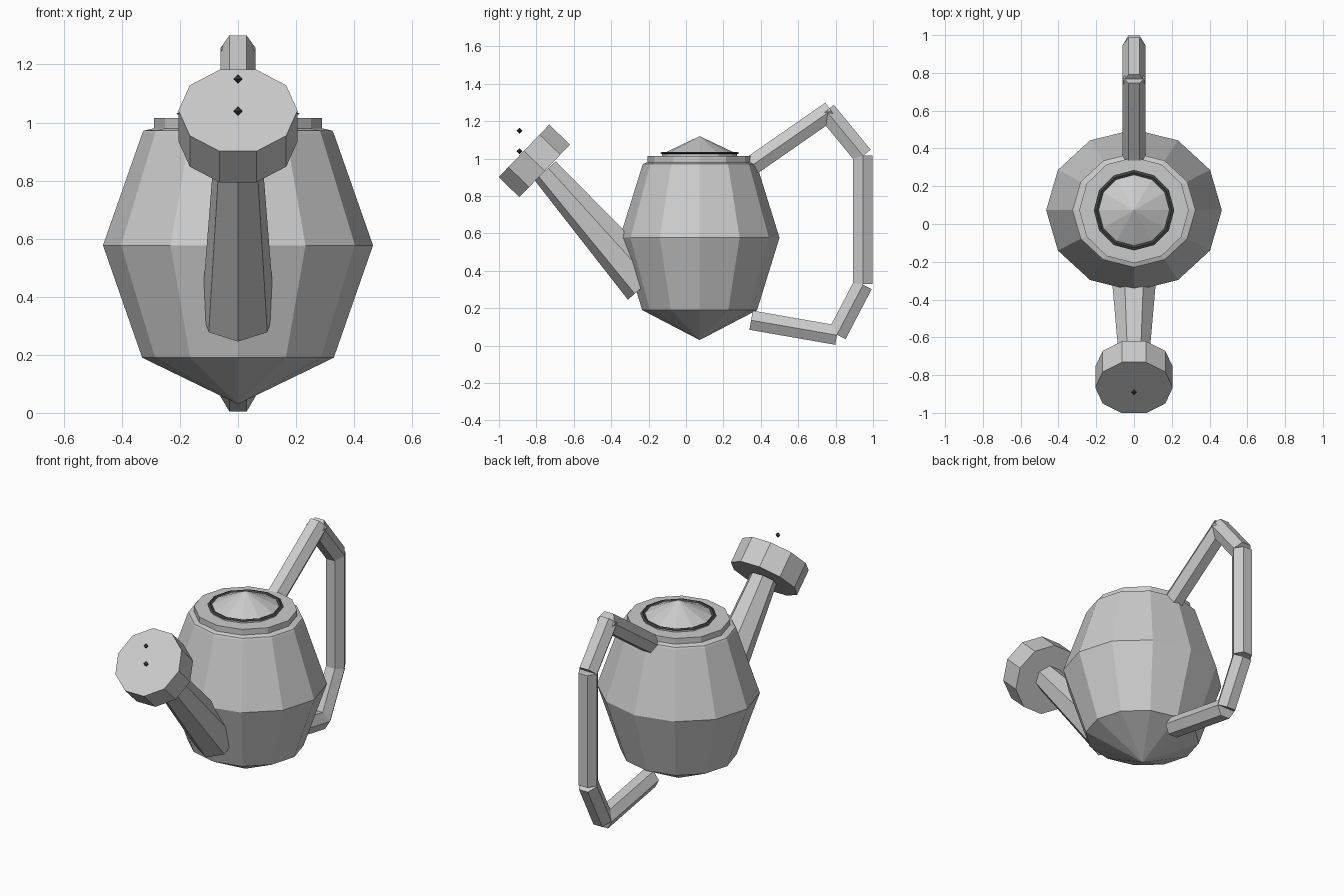
import bpy, bmesh, math
from mathutils import Vector

if "Cube" in bpy.data.objects:
    bpy.data.objects.remove(bpy.data.objects["Cube"])

CY = 0.073  # body centre on y


def make(name, verts, faces, mat=None):
    me = bpy.data.meshes.new(name)
    me.from_pydata(verts, [], faces)
    bm = bmesh.new()
    bm.from_mesh(me)
    bmesh.ops.recalc_face_normals(bm, faces=bm.faces)
    bm.to_mesh(me)
    bm.free()
    ob = bpy.data.objects.new(name, me)
    bpy.context.collection.objects.link(ob)
    if mat:
        me.materials.append(mat)
    return ob


def lathe(name, profile, sides, closed=False, mat=None):
    """Revolve (rx, ry, z) points; rx = 0 makes a pole."""
    verts, rings, faces = [], [], []
    for rx, ry, z in profile:
        n = 1 if rx == 0 else sides
        rings.append([len(verts) + i for i in range(n)])
        for i in range(n):
            a = 2 * math.pi * i / sides
            verts.append((rx * math.cos(a), CY + ry * math.sin(a), z))
    pairs = list(zip(rings, rings[1:]))
    if closed:
        pairs.append((rings[-1], rings[0]))
    for a, b in pairs:
        for i in range(sides):
            f = [a[i % len(a)], a[(i + 1) % len(a)], b[(i + 1) % len(b)], b[i % len(b)]]
            faces.append(list(dict.fromkeys(f)))
    return make(name, verts, faces, mat)


def prism(name, p0, p1, r0, r1, sides, phase=0.0):
    """Capped tapered prism between two (y, z) points; angle 0 is +x."""
    p0, p1 = Vector((0, *p0)), Vector((0, *p1))
    d = (p1 - p0).normalized()
    x = Vector((1, 0, 0))
    n = d.cross(x)
    verts = []
    for p, r in ((p0, r0), (p1, r1)):
        for i in range(sides):
            a = phase + 2 * math.pi * i / sides
            verts.append(p + r * (math.cos(a) * x + math.sin(a) * n))
    faces = [(i, (i + 1) % sides, sides + (i + 1) % sides, sides + i) for i in range(sides)]
    faces += [tuple(range(sides)), tuple(range(sides, 2 * sides))]
    return make(name, verts, faces)


dark = bpy.data.materials.new("dark_trim")
dark.diffuse_color = (0.05, 0.055, 0.05, 1)
dark.use_nodes = True
dark.node_tree.nodes["Principled BSDF"].inputs["Base Color"].default_value = dark.diffuse_color

# Barrel body with pointed base and stepped rim
lathe("body", [(0, 0, 0.03), (0.33, 0.307, 0.19), (0.465, 0.427, 0.577),
               (0.33, 0.307, 0.962), (0.325, 0.302, 0.972), (0.29, 0.28, 0.98),
               (0.29, 0.28, 1.015), (0, 0, 1.015)], 12)

# Lid cone and thin dark seal ring
lathe("lid", [(0, 0, 1.015), (0.2, 0.2, 1.015), (0.2, 0.2, 1.025), (0, 0, 1.12)], 12)
lathe("lid_ring", [(0.213, 0.213, 1.03), (0.199, 0.199, 1.036),
                   (0.185, 0.185, 1.03), (0.199, 0.199, 1.024)], 12, True, dark)

# Spout: seven-sided taper with an edge along its underside
prism("spout", (-0.214, 0.331), (-0.75, 0.938), 0.129, 0.08, 7, -math.pi / 2)

# Sprinkler head
c, ax = Vector((-0.811, 0.988)), Vector((-0.72, 0.694))
prism("sprinkler_head", c - ax * 0.077, c + ax * 0.077, 0.205, 0.205, 10)

# Handle: five hexagonal bars
bars = [((0.352, 0.963), (0.775, 1.257)), ((0.75, 1.255), (0.947, 1.015)),
        ((0.946, 1.016), (0.946, 0.33)), ((0.947, 0.326), (0.807, 0.059)),
        ((0.807, 0.056), (0.348, 0.136))]
for i, (a, b) in enumerate(bars):
    prism(f"handle_bar_{i + 1}", a, b, 0.06, 0.06, 6)

# Tiny water drops in front of the head
for i, z in enumerate((1.04, 1.15)):
    s = 0.016
    v = [(s, 0, 0), (0, s, 0), (-s, 0, 0), (0, -s, 0), (0, 0, s), (0, 0, -s)]
    f = [(k, (k + 1) % 4, p) for k in range(4) for p in (4, 5)]
    make(f"drop_{i + 1}", v, f, dark).location = (0, -0.89, z)
